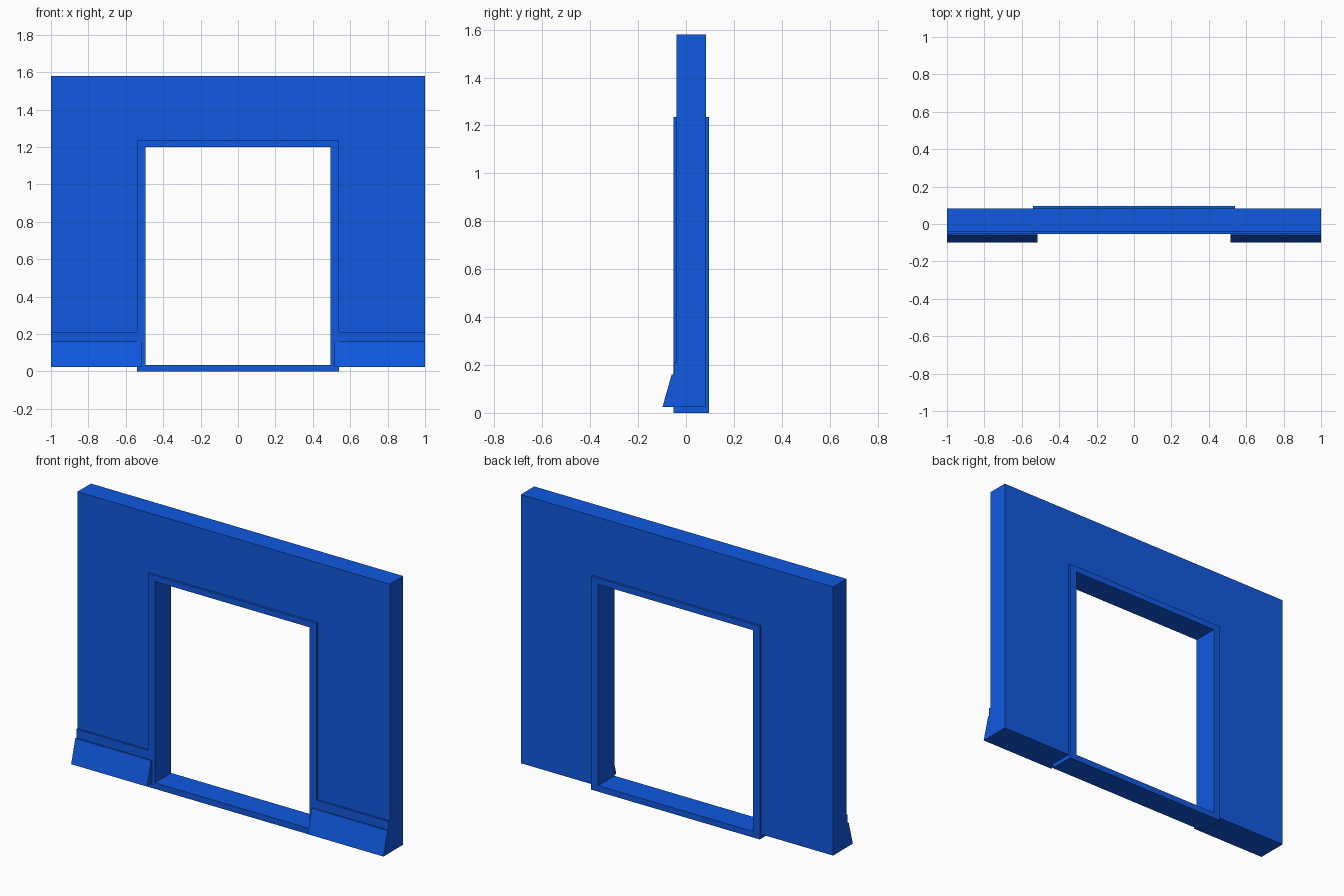
import bpy

cube = bpy.data.objects.get("Cube")
if cube:
    bpy.data.objects.remove(cube, do_unlink=True)

blue = bpy.data.materials.new("blue paint")
blue.use_nodes = True
color = (0.005, 0.1, 0.75, 1)
blue.diffuse_color = color
blue.node_tree.nodes["Principled BSDF"].inputs["Base Color"].default_value = color


def make_object(name, verts, faces):
    mesh = bpy.data.meshes.new(name)
    mesh.from_pydata(verts, [], faces)
    mesh.materials.append(blue)
    obj = bpy.data.objects.new(name, mesh)
    bpy.context.collection.objects.link(obj)
    return obj


def extrude_x(name, profile, x0, x1):
    """Prism along x from a (y, z) profile listed counter-clockwise from +x."""
    n = len(profile)
    verts = [(x, y, z) for x in (x0, x1) for y, z in profile]
    sides = [(i, (i + 1) % n, n + (i + 1) % n, n + i) for i in range(n)]
    sides = [tuple(reversed(f)) for f in sides]
    caps = [tuple(reversed(range(n))), tuple(range(n, 2 * n))]
    return make_object(name, verts, sides + caps)


def loop_xz(half, bottom, top, y):
    return [(-half, y, bottom), (half, y, bottom), (half, y, top), (-half, y, top)]


def ring(name, outer, inner, front, back):
    """Rectangular ring in the xz plane; outer and inner are (half, bottom, top)."""
    verts = [v for y in (front, back) for r in (outer, inner) for v in loop_xz(*r, y)]
    faces = []
    for i in range(4):
        j = (i + 1) % 4
        faces += [(i, j, 4 + j, 4 + i), (8 + j, 8 + i, 12 + i, 12 + j),
                  (j, i, 8 + i, 8 + j), (4 + i, 4 + j, 12 + j, 12 + i)]
    return make_object(name, verts, faces)


# Wall with a doorway open at the bottom: two piers and a lintel in one outline
outline = [(-1, 0.025), (-0.52, 0.025), (-0.52, 1.215), (0.52, 1.215),
           (0.52, 0.025), (1, 0.025), (1, 1.58), (-1, 1.58)]
n = len(outline)
wall_verts = [(x, y, z) for y in (-0.04, 0.083) for x, z in outline]
wall_faces = [tuple(range(n)), tuple(reversed(range(n, 2 * n)))]
wall_faces += [((i + 1) % n, i, n + i, n + (i + 1) % n) for i in range(n)]
make_object("wall", wall_verts, wall_faces)

# Door frame with threshold
ring("door_frame", (0.54, 0, 1.235), (0.495, 0.035, 1.2), -0.053, 0.096)

# Sloped skirting and the thin band above it, on both sides of the door
skirting = [(-0.098, 0.025), (-0.035, 0.025), (-0.035, 0.16), (-0.06, 0.16)]
band = [(-0.051, 0.15), (-0.035, 0.15), (-0.035, 0.21), (-0.051, 0.21)]
for side, x0, x1 in (("right", -1, -0.515), ("left", 0.515, 1)):
    extrude_x(side + "_skirting", skirting, x0, x1)
    extrude_x(side + "_skirting_band", band, x0, x1)
